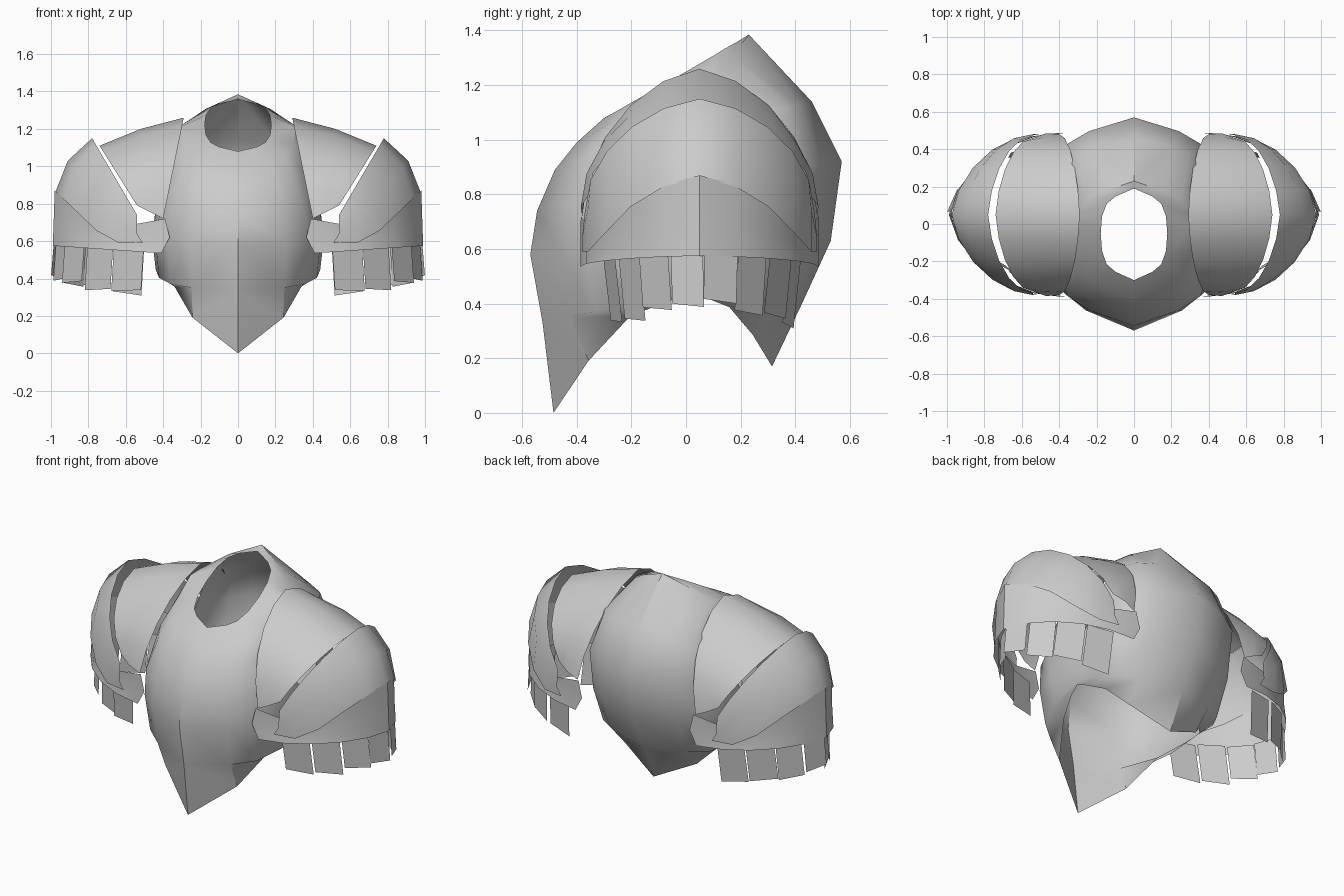
import bpy, bmesh, math

if "Cube" in bpy.data.objects:
    bpy.data.objects.remove(bpy.data.objects["Cube"])

steel = bpy.data.materials.new("grey_steel")
steel.diffuse_color = (0.6, 0.6, 0.6, 1)
steel.use_nodes = True
steel.node_tree.nodes["Principled BSDF"].inputs["Base Color"].default_value = steel.diffuse_color


def finish(name, bm, angle=32):
    """Turn a bmesh into a smooth-shaded steel object."""
    bmesh.ops.remove_doubles(bm, verts=bm.verts, dist=0.002)
    bmesh.ops.recalc_face_normals(bm, faces=bm.faces)
    me = bpy.data.meshes.new(name)
    bm.to_mesh(me)
    bm.free()
    ob = bpy.data.objects.new(name, me)
    bpy.context.collection.objects.link(ob)
    me.materials.append(steel)
    bpy.ops.object.select_all(action='DESELECT')
    ob.select_set(True)
    bpy.context.view_layer.objects.active = ob
    bpy.ops.object.shade_smooth_by_angle(angle=math.radians(angle))
    return ob


def skin(bm, rows):
    """Join rows of points with quads."""
    grid = [[bm.verts.new(p) for p in r] for r in rows]
    for a, b in zip(grid, grid[1:]):
        for i in range(len(a) - 1):
            bm.faces.new((a[i], a[i + 1], b[i + 1], b[i]))


# Keeled half section from centre line to side: fractions of x, y, z
KEEL = [(0, 0, 0), (.56, .18, .17), (.82, .34, .34), (.96, .62, .62), (1, 1, 1)]
RIM = [(0, 0, 0), (.56, .24, .45), (.82, .42, .76), (.96, .7, .92), (1, 1, 1)]
HEM = [(0, 0, 0), (.56, .25, .44), (.78, .55, .82), (.95, .85, .95), (1, 1, 1)]


def body_row(row, section, side):
    cy, cz, sx, sy, sz = row
    return [(side * sx * a, cy + (sy - cy) * b, cz + (sz - cz) * c)
            for a, b, c in section]


# Torso rows: centre y, centre z, side x, side y, side z (collar to hem)
front = [(-.30, 1.08, .178, -.05, 1.22), (-.40, .99, .31, -.02, 1.21),
         (-.48, .89, .36, -.12, 1.05), (-.545, .74, .43, -.08, .82),
         (-.57, .58, .46, .03, .62), (-.525, .33, .44, .03, .45),
         (-.485, 0, .435, .03, .435)]
back = [(.19, 1.36, .178, -.05, 1.22), (.23, 1.385, .31, -.02, 1.21),
        (.46, 1.14, .36, .20, 1.08), (.57, .92, .43, .16, .85),
        (.53, .63, .46, .03, .62), (.42, .39, .44, .03, .45),
        (.315, .17, .435, .03, .435)]
bm = bmesh.new()
for side in (-1, 1):
    for plate in (front, back):
        skin(bm, [body_row(r, HEM if k == 6 else
                           RIM if k == 1 and plate is back else KEEL, side)
                  for k, r in enumerate(plate)])
finish("cuirass", bm, 36)


def arc(side, row, a, cy=.05):
    """Point on a shoulder arch: crown (xt, zt) falling to ends (xe, h, ze)."""
    xt, zt, xe, h, ze, floor = row
    s = math.sin(a)
    c = math.cos(a) - .06 * abs(math.sin(2 * a))  # slight point at the crown
    return (side * (xe + (xt - xe) * c), cy + h * s,
            max(ze + (zt - ze) * c, floor))


# Shoulder plate rows: crown x, crown z, end x, half depth, end z, lowest z
N = 10
upper = [(.29, 1.26, .40, .43, .72, 0), (.52, 1.20, .47, .435, .755, 0),
         (.74, 1.11, .54, .41, .79, 0)]
middle = [(.78, 1.15, .54, .42, .74, 0), (.91, 1.03, .54, .43, .64, 0),
          (.975, .865, .51, .43, .42, .59)]
lower = [(.98, .87, .39, .435, .43, .69), (.985, .72, .365, .437, .48, .62),
         (.99, .575, .41, .437, .535, 0)]

for side, label in ((-1, "left"), (1, "right")):
    # Overlapping shoulder plates
    for name, rows in (("upper", upper), ("middle", middle), ("lower", lower)):
        bm = bmesh.new()
        pts = [[arc(side, r, math.pi * (i / N - .5)) for i in range(N + 1)]
               for r in rows]
        if name == "lower":  # ends curl up around the arm
            for i in (0, N):
                pts[0][i] = (*pts[0][i][:2], .72)
        skin(bm, pts)
        finish(f"{label}_{name}_shoulder_plate", bm, 40)

    # Hanging strips tucked inside the lowest plate
    bm = bmesh.new()
    tabs = 8
    step = math.radians(160) / tabs
    for k in range(tabs):
        mid = (k + .5 - tabs / 2) * step
        inset = .012 * (k % 2)
        row = (.985 - inset, .60, .41, .375 - inset, .57, 0)
        a, b = (arc(side, row, mid + d * step * .47, .065) for d in (-1, 1))
        drop = .17 + .07 * abs(math.sin(mid)) + .015 * (k % 2)
        ends = [(p[0] + side * .015, p[1] - .03 * math.sin(mid),
                 p[2] - drop - e) for p, e in ((a, 0), (b, .015))]
        skin(bm, [[a, b], ends])
    finish(f"{label}_hanging_strips", bm, 20)
